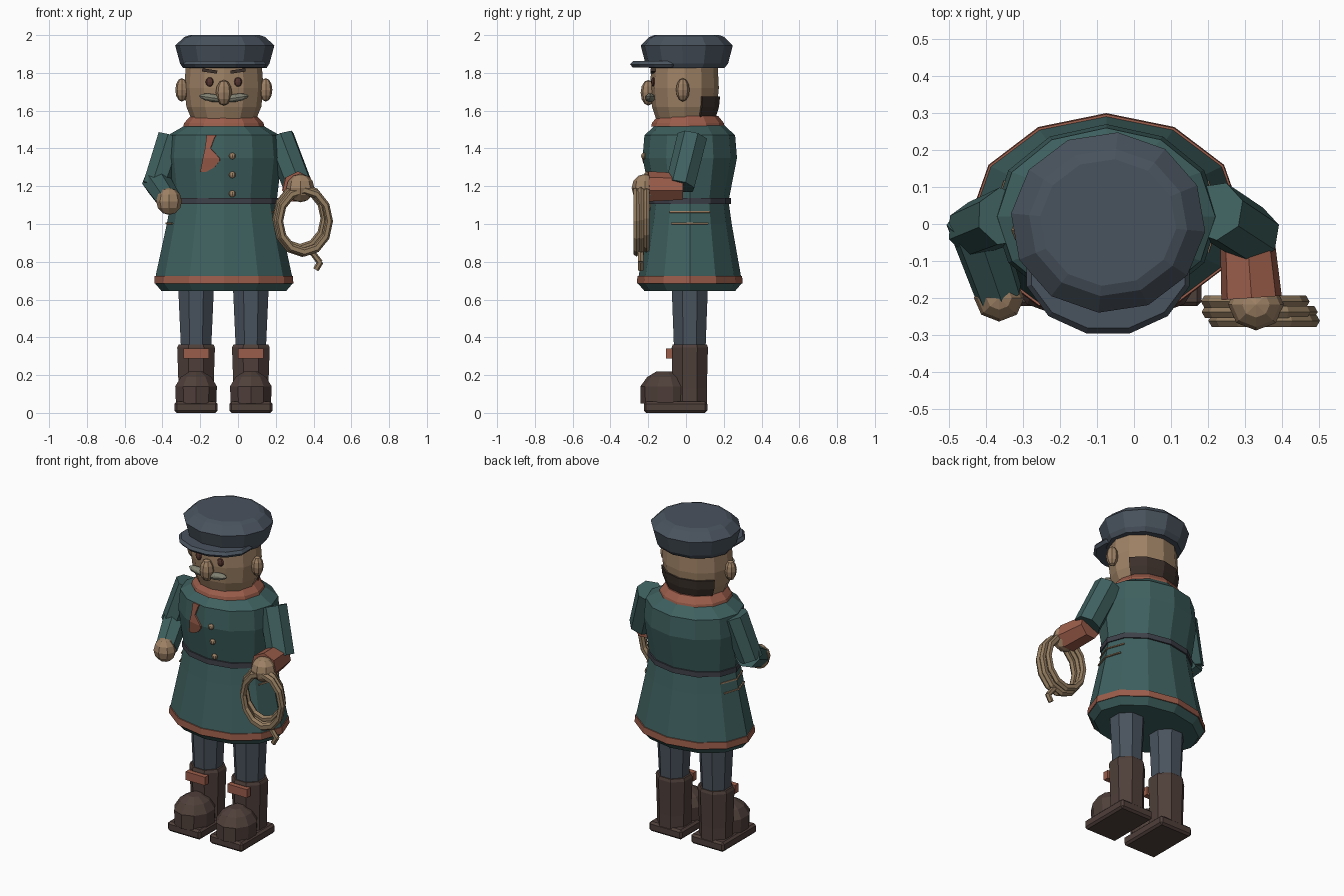
import bpy, bmesh, math
from mathutils import Vector

cube = bpy.data.objects.get("Cube")
if cube:
    bpy.data.objects.remove(cube)


def material(name, rgb):
    m = bpy.data.materials.new(name)
    m.use_nodes = True
    colour = (*rgb, 1)
    m.diffuse_color = colour
    m.node_tree.nodes["Principled BSDF"].inputs["Base Color"].default_value = colour
    return m


GREEN = material("coat green", (.048, .118, .114))
NAVY = material("slate navy", (.066, .085, .11))
RUST = material("rust trim", (.33, .11, .07))
SKIN = material("skin", (.34, .22, .13))
BROWN = material("boot brown", (.078, .05, .042))
HAIR = material("dark hair", (.045, .03, .024))
GREY = material("moustache grey", (.22, .22, .17))
EYE = material("eye brown", (.09, .035, .028))
ROPE = material("rope tan", (.29, .2, .115))
BELT = material("belt grey", (.05, .054, .07))
CX, CY = -.075, .02


def finish(name, bm, mat):
    bmesh.ops.recalc_face_normals(bm, faces=bm.faces)
    me = bpy.data.meshes.new(name)
    bm.to_mesh(me)
    bm.free()
    me.materials.append(mat)
    ob = bpy.data.objects.new(name, me)
    bpy.context.collection.objects.link(ob)
    return ob


def lathe(name, profile, mat, cx=CX, cy=CY, n=12, turn=0):
    """Closed stack of elliptical rings; profile holds (z, rx, ry)."""
    bm = bmesh.new()
    rings = []
    for z, rx, ry in profile:
        angles = [math.tau * i / n + turn for i in range(n)]
        rings.append([bm.verts.new((cx + rx * math.cos(a), cy + ry * math.sin(a), z)) for a in angles])
    for low, high in zip(rings, rings[1:]):
        for i in range(n):
            j = (i + 1) % n
            bm.faces.new((low[i], low[j], high[j], high[i]))
    bm.faces.new(rings[0])
    bm.faces.new(rings[-1])
    return finish(name, bm, mat)


def sheet(name, rows, mat, thick=.008):
    """Thin plate from rows of points."""
    bm = bmesh.new()
    grid = [[bm.verts.new(p) for p in row] for row in rows]
    for a, b in zip(grid, grid[1:]):
        for i in range(len(a) - 1):
            bm.faces.new((a[i], a[i + 1], b[i + 1], b[i]))
    ob = finish(name, bm, mat)
    mod = ob.modifiers.new("thickness", "SOLIDIFY")
    mod.thickness, mod.offset = thick, 0
    return ob


def ball(name, loc, size, mat, u=8, v=6, tilt=0):
    bm = bmesh.new()
    bmesh.ops.create_uvsphere(bm, u_segments=u, v_segments=v, radius=1)
    ob = finish(name, bm, mat)
    ob.location, ob.scale, ob.rotation_euler = loc, size, (0, tilt, 0)
    return ob


def box(name, loc, size, mat, bevel=0, tilt=0):
    bm = bmesh.new()
    bmesh.ops.create_cube(bm, size=1)
    bmesh.ops.scale(bm, vec=size, verts=bm.verts)
    if bevel:
        bmesh.ops.bevel(bm, geom=bm.edges[:], offset=bevel, segments=1, affect='EDGES')
    ob = finish(name, bm, mat)
    ob.location, ob.rotation_euler = loc, (0, tilt, 0)
    return ob


def limb(name, a, b, r1, r2, mat, n=7):
    a, b = Vector(a), Vector(b)
    bm = bmesh.new()
    bmesh.ops.create_cone(bm, cap_ends=True, segments=n, radius1=r1, radius2=r2, depth=(b - a).length)
    ob = finish(name, bm, mat)
    ob.location = (a + b) / 2
    ob.rotation_mode = 'QUATERNION'
    ob.rotation_quaternion = (b - a).to_track_quat('Z', 'Y')
    return ob


# Coat
COAT = [(.645, .33, .24), (.685, .364, .274), (.73, .36, .27), (1.0, .302, .222), (1.12, .28, .205),
        (1.35, .306, .25), (1.47, .295, .24), (1.525, .2, .18)]
lathe("coat", COAT, GREEN)


def coat_radii(z):
    for (z0, x0, y0), (z1, x1, y1) in zip(COAT, COAT[1:]):
        if z <= z1:
            t = (z - z0) / (z1 - z0)
            return x0 + t * (x1 - x0), y0 + t * (y1 - y0)


def coat_front(x, z, lift=.004):
    rx, ry = coat_radii(z)
    return (x, CY - ry * (1 - .268 * abs(x - CX) / rx) - lift, z)


lathe("coat_hem", [(.685, .368, .28), (.725, .366, .277)], RUST)
lathe("belt", [(1.105, .29, .217), (1.137, .29, .217)], BELT)
lathe("collar", [(1.515, .215, .195), (1.535, .21, .19), (1.572, .175, .16)], RUST, cy=.01)

# Scarf end lying on the chest
tail = [(1.47, -.166, -.115), (1.455, -.167, -.125), (1.4, -.174, -.145), (1.35, -.185, -.098),
        (1.335, -.188, -.096), (1.3, -.195, -.125), (1.275, -.2, -.17)]
sheet("scarf_end", [[coat_front(x0, z), coat_front(x1, z)] for z, x0, x1 in tail], RUST)
for z in (1.36, 1.26, 1.16):
    ball("button", coat_front(-.03, z), (.018, .014, .018), SKIN)

# Pocket edges on both sides of the coat
for side in (-1, 1):
    for z, spread in ((1.063, 30), (1.003, 26)):
        rows = []
        for h in (z - .004, z + .004):
            rx, ry = coat_radii(h)
            angles = [math.radians(d) for d in (-spread, 0, spread)]
            rows.append([(CX + side * (rx + .003) * math.cos(a), CY + ry * math.sin(a), h) for a in angles])
        sheet("pocket_edge", rows, SKIN)

# Legs and boots
for side, x in (("right", -.222), ("left", .068)):
    lathe(side + "_trouser", [(.33, .086, .09), (.7, .104, .105)], NAVY, cx=x, n=8, turn=math.pi / 8)
    lathe(side + "_boot_shaft", [(.05, .1, .098), (.13, .1, .098), (.345, .108, .104), (.362, .1, .098)],
          BROWN, cx=x, n=8, turn=math.pi / 8)
    lathe(side + "_boot_foot", [(.05, .112, .13), (.14, .116, .132), (.19, .085, .095), (.22, .035, .045)],
          BROWN, cx=x, cy=-.11, n=10, turn=math.pi / 10)
    box(side + "_sole", (x, -.055, .03), (.228, .335, .06), BROWN, bevel=.012)
    box(side + "_boot_strap", (x, -.088, .314), (.135, .035, .052), RUST)

# Head
HX, HY = -.075, -.008
lathe("head", [(1.54, .165, .145), (1.62, .198, .172), (1.72, .21, .182), (1.85, .2, .175)], SKIN, cy=HY)
for side in (-1, 1):
    ball("ear", (HX + side * .222, -.017, 1.71), (.035, .036, .062), SKIN)
    ball("eye", (HX + side * .075, -.173, 1.752), (.022, .012, .025), EYE)
    box("eyebrow", (HX + side * .075, -.175, 1.81), (.08, .025, .017), HAIR, tilt=-side * .15)
    ball("moustache", (HX + side * .062, -.19, 1.668), (.07, .028, .021), GREY, tilt=-side * .15)
ball("nose", (HX, -.2, 1.695), (.043, .04, .068), SKIN)

# Hair at the nape
rows = []
for z, rx, ry in ((1.565, .178, .157), (1.62, .2, .174), (1.675, .207, .18)):
    angles = [math.radians(d) for d in (30, 60, 90, 120, 150)]
    rows.append([(HX + (rx + .004) * math.cos(a), HY + (ry + .004) * math.sin(a), z) for a in angles])
sheet("nape_hair", rows, HAIR, .009)

# Cap with peak
lathe("cap", [(1.825, .222, .2), (1.85, .238, .22), (1.945, .264, .245), (1.99, .215, .2), (2, .185, .172)],
      NAVY, cx=-.07, cy=.004, turn=-.1)
lathe("cap_peak", [(1.828, .215, .165), (1.845, .228, .18), (1.862, .215, .165)], NAVY,
      cx=-.07, cy=-.122, turn=math.pi / 12)

# Arms and hands
limb("right_upper_arm", (-.35, .02, 1.46), (-.435, -.015, 1.2), .08, .075, GREEN)
limb("right_forearm", (-.435, .015, 1.23), (-.365, -.19, 1.125), .076, .066, GREEN)
ball("right_hand", (-.365, -.2, 1.12), (.068, .064, .072), SKIN)
limb("left_upper_arm", (.22, .035, 1.46), (.32, -.03, 1.2), .082, .08, GREEN)
limb("left_forearm", (.305, -.02, 1.195), (.318, -.2, 1.195), .074, .084, RUST)
ball("left_hand", (.33, -.218, 1.19), (.075, .07, .075), SKIN)

# Coiled rope
for x, y, z, r in ((.328, -.21, 1.03, .128), (.34, -.238, 1.02, .138), (.352, -.262, 1.015, .132)):
    bpy.ops.mesh.primitive_torus_add(major_segments=12, minor_segments=6, major_radius=r, minor_radius=.019,
                                     location=(x, y, z), rotation=(math.pi / 2, 0, 0))
    coil = bpy.context.object
    coil.name = "rope_coil"
    coil.scale = (1, 1.24, 1)
    coil.data.materials.append(ROPE)
limb("rope_tail", (.385, -.24, .86), (.435, -.24, .795), .016, .016, ROPE, 6)
limb("rope_tip", (.438, -.24, .802), (.412, -.24, .758), .016, .016, ROPE, 6)
